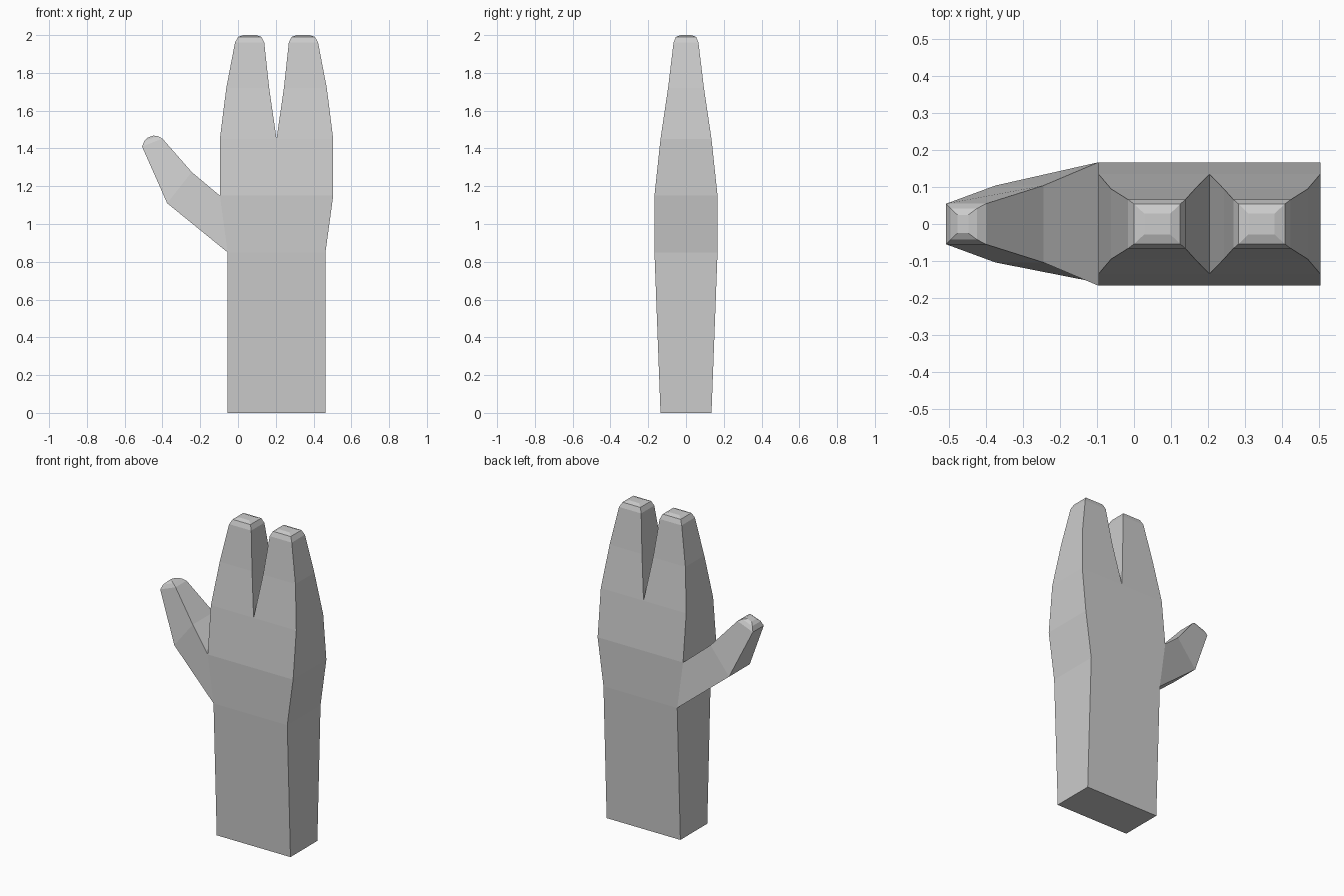
import bpy, bmesh
from mathutils import Vector

if "Cube" in bpy.data.objects:
    bpy.data.objects.remove(bpy.data.objects["Cube"])

MID = 0.204  # centre line of the palm, between the two fingers

bm = bmesh.new()


def ring(outer, inner, half):
    """Four corners from two (x, z) points, spread to -half and +half in y."""
    (xa, za), (xb, zb) = outer, inner
    return [bm.verts.new(Vector(p)) for p in (
        (xa, -half, za), (xb, -half, zb), (xb, half, zb), (xa, half, za))]


def loft(rings, skip=(), cap_start=False, cap_end=True):
    """Bridge the rings; skip holds (level, side) pairs left open."""
    for level, (lo, hi) in enumerate(zip(rings, rings[1:])):
        for s in range(4):
            if (level, s) not in skip:
                t = (s + 1) % 4
                bm.faces.new((lo[s], lo[t], hi[t], hi[s]))
    if cap_start:
        bm.faces.new(rings[0][::-1])
    if cap_end:
        bm.faces.new(rings[-1])


# Half palm with its finger: outer x, inner x, z, half depth
half_hand = [
    (-0.055, MID, 0.00, 0.135),
    (-0.055, MID, 0.85, 0.167),
    (-0.096, MID, 1.15, 0.167),
    (-0.096, MID, 1.45, 0.135),
    (-0.062, 0.165, 1.72, 0.095),
    (-0.016, 0.139, 1.96, 0.066),
    (0.000, 0.125, 1.99, 0.054),
    (0.028, 0.098, 2.00, 0.028),
]
for mirrored in (False, True):
    def mx(x):
        return 2 * MID - x if mirrored else x
    rings = [ring((mx(a), z), (mx(b), z), h) for a, b, z, h in half_hand]
    # Inner palm sides stay open, and so does the thumb root
    skip = {(0, 1), (1, 1), (2, 1)}
    if not mirrored:
        skip.add((1, 3))
    loft(rings, skip, cap_start=True)

# Thumb: lower edge point, upper edge point, half depth
thumb = [
    ((-0.055, 0.85), (-0.096, 1.15), 0.167),
    ((-0.375, 1.11), (-0.245, 1.275), 0.104),
    ((-0.508, 1.41), (-0.400, 1.452), 0.055),
    ((-0.496, 1.44), (-0.425, 1.465), 0.042),
    ((-0.478, 1.457), (-0.448, 1.468), 0.025),
]
loft([ring(*t) for t in thumb])

# Weld the parts into one closed skin
bmesh.ops.remove_doubles(bm, verts=bm.verts, dist=0.0005)
bmesh.ops.recalc_face_normals(bm, faces=bm.faces)

mesh = bpy.data.meshes.new("hand")
bm.to_mesh(mesh)
bm.free()
hand = bpy.data.objects.new("hand", mesh)
bpy.context.collection.objects.link(hand)

grey = bpy.data.materials.new("light grey")
grey.diffuse_color = (0.6, 0.6, 0.6, 1)
grey.use_nodes = True
grey.node_tree.nodes["Principled BSDF"].inputs["Base Color"].default_value = grey.diffuse_color
mesh.materials.append(grey)
